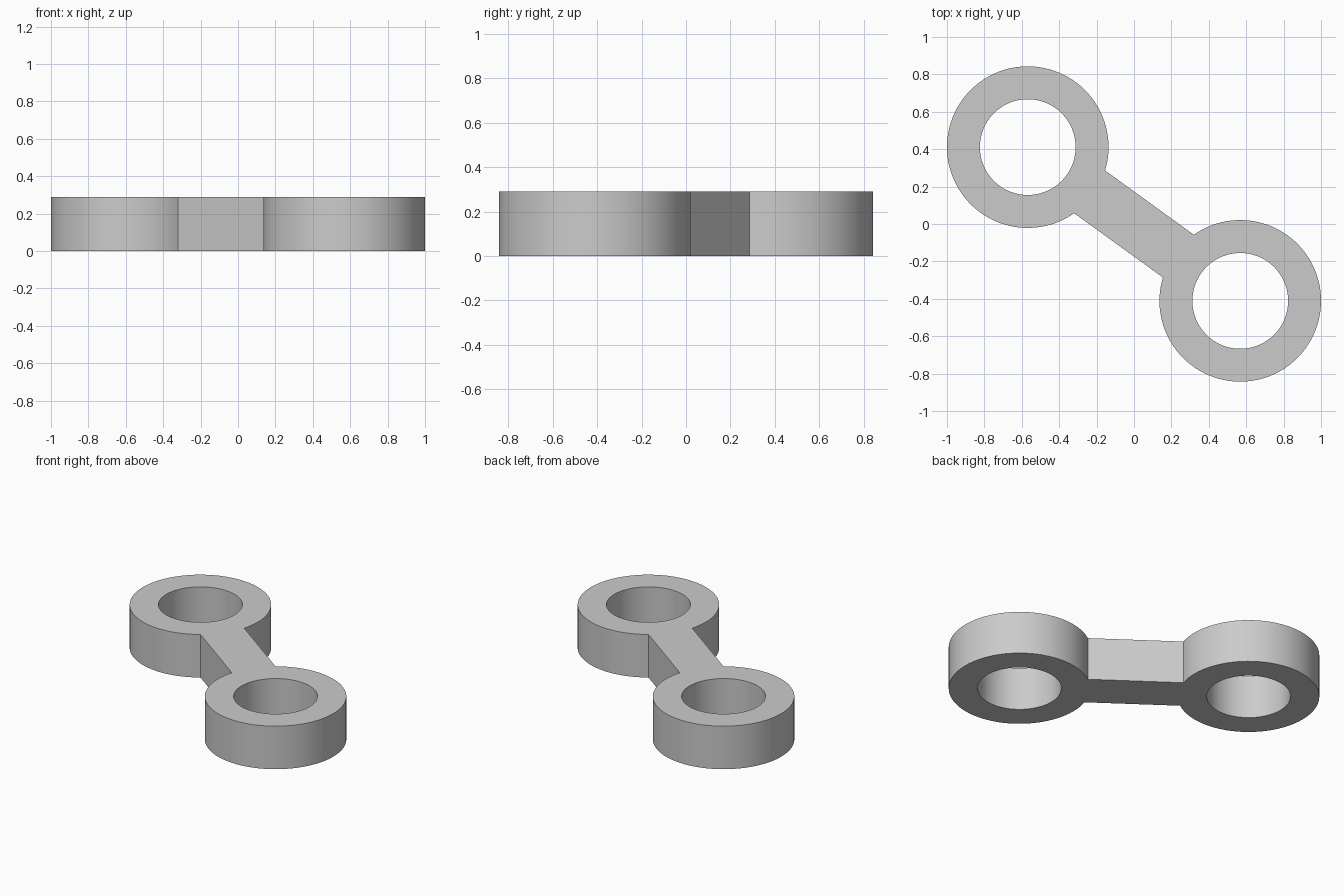
import bpy
import bmesh
from math import asin, atan2, cos, hypot, pi, sin
from mathutils import Matrix

cube = bpy.data.objects.get("Cube")
if cube:
    bpy.data.objects.remove(cube, do_unlink=True)

HEIGHT = 0.29
OUTER, INNER = 0.432, 0.256
CENTRE_X, CENTRE_Y = 0.568, 0.411
BAR_HALF_WIDTH = 0.141
ARC_STEPS, JOINT_STEPS = 88, 10

grey = bpy.data.materials.new("light grey")
grey.use_nodes = True
colour = (0.6, 0.6, 0.6, 1)
grey.diffuse_color = colour
grey.node_tree.nodes["Principled BSDF"].inputs["Base Color"].default_value = colour

bm = bmesh.new()
reach = hypot(CENTRE_X, CENTRE_Y)
joint = asin(BAR_HALF_WIDTH / OUTER)

# Angles around an eye: the joint with the bar first, then the free rim
angles = [-joint + 2 * joint * i / JOINT_STEPS for i in range(JOINT_STEPS)]
angles += [joint + (2 * pi - 2 * joint) * i / ARC_STEPS for i in range(ARC_STEPS)]


def eye(side):
    """Flat ring whose joint faces the middle; returns the joint's vertices."""
    def circle(radius):
        return [bm.verts.new((side * (radius * cos(a) - reach),
                              side * radius * sin(a), 0)) for a in angles]
    outer, inner = circle(OUTER), circle(INNER)
    for i in range(len(angles)):
        j = (i + 1) % len(angles)
        bm.faces.new((outer[i], outer[j], inner[j], inner[i]))
    return outer[:JOINT_STEPS + 1]


# Two eyes bridged by the bar, all in one flat plate
bm.faces.new(eye(1)[::-1] + eye(-1)[::-1])
bmesh.ops.recalc_face_normals(bm, faces=bm.faces)

# Thicken the plate and turn it to its diagonal
raised = bmesh.ops.extrude_face_region(bm, geom=bm.faces[:], use_keep_orig=True)
bmesh.ops.translate(bm, vec=(0, 0, HEIGHT),
                    verts=[v for v in raised["geom"] if isinstance(v, bmesh.types.BMVert)])
bmesh.ops.recalc_face_normals(bm, faces=bm.faces)
bmesh.ops.rotate(bm, verts=bm.verts, cent=(0, 0, 0),
                 matrix=Matrix.Rotation(-atan2(CENTRE_Y, CENTRE_X), 3, "Z"))

mesh = bpy.data.meshes.new("double_eye_link")
bm.to_mesh(mesh)
bm.free()
mesh.materials.append(grey)
link = bpy.data.objects.new("double_eye_link", mesh)
bpy.context.collection.objects.link(link)
bpy.context.view_layer.objects.active = link
link.select_set(True)
bpy.ops.object.shade_smooth_by_angle(angle=0.5)
